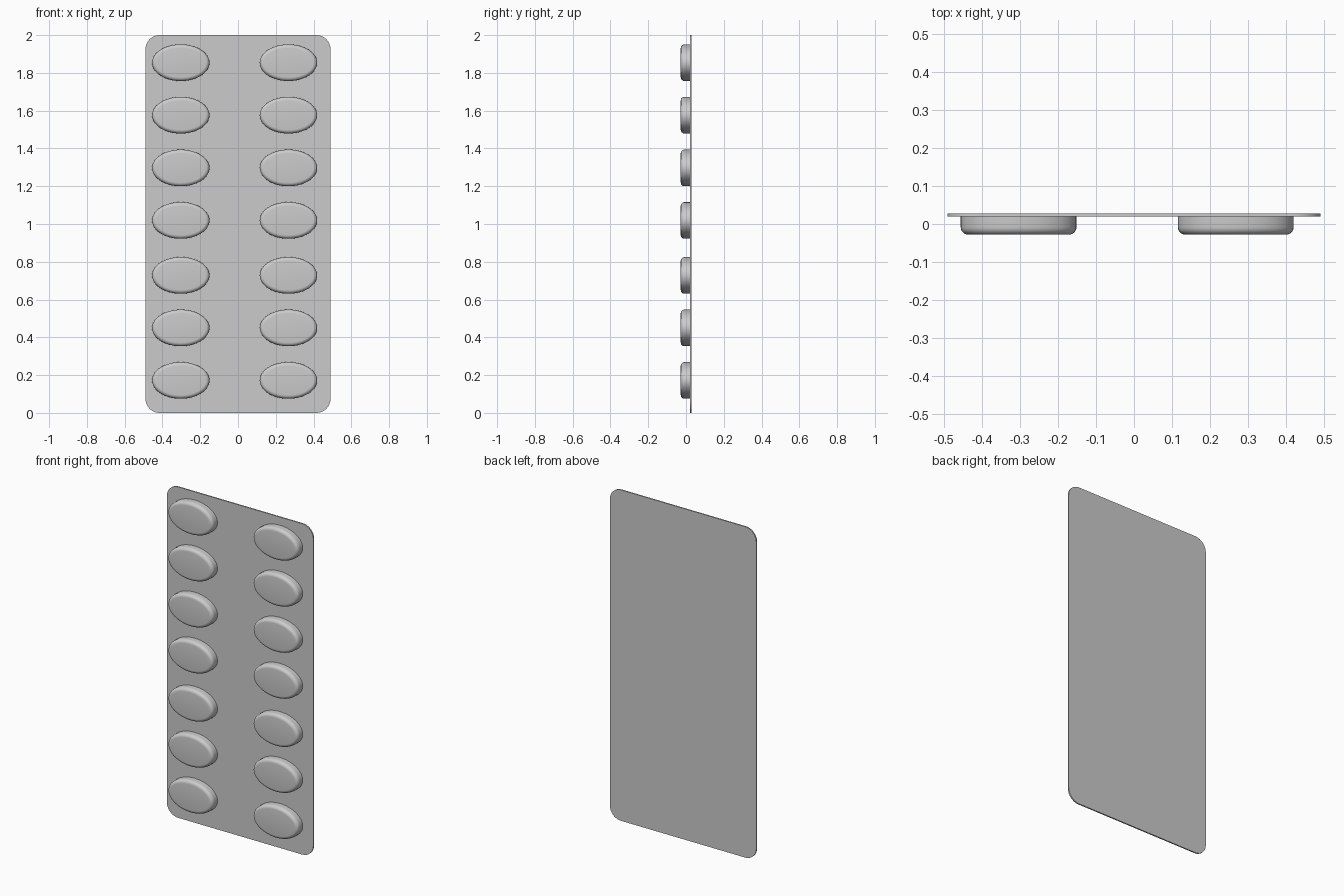
import bpy, bmesh, math

cube = bpy.data.objects.get("Cube")
if cube:
    bpy.data.objects.remove(cube, do_unlink=True)

grey = bpy.data.materials.new("light_grey")
grey.use_nodes = True
colour = (0.6, 0.6, 0.6, 1)
grey.diffuse_color = colour
grey.node_tree.nodes["Principled BSDF"].inputs["Base Color"].default_value = colour

HALF_W, HEIGHT, CORNER = 0.49, 2.0, 0.075
BACK, FACE, FRONT = 0.028, 0.02, -0.028
RX, RZ, ROUND = 0.152, 0.097, 0.02


def loft(name, rings):
    """Join closed rings of points into a capped solid."""
    bm = bmesh.new()
    loops = [[bm.verts.new(p) for p in ring] for ring in rings]
    n = len(loops[0])
    for a, b in zip(loops, loops[1:]):
        for i in range(n):
            j = (i + 1) % n
            bm.faces.new((a[i], a[j], b[j], b[i]))
    bm.faces.new(loops[0])
    bm.faces.new(loops[-1])
    bmesh.ops.recalc_face_normals(bm, faces=bm.faces)
    mesh = bpy.data.meshes.new(name)
    bm.to_mesh(mesh)
    bm.free()
    mesh.materials.append(grey)
    obj = bpy.data.objects.new(name, mesh)
    bpy.context.collection.objects.link(obj)
    bpy.ops.object.select_all(action="DESELECT")
    obj.select_set(True)
    bpy.context.view_layer.objects.active = obj
    bpy.ops.object.shade_smooth_by_angle(angle=math.radians(35))
    return obj


# Backing sheet with rounded corners
def sheet_ring(y):
    points = []
    for k, (sx, sz) in enumerate(((1, 1), (-1, 1), (-1, -1), (1, -1))):
        for i in range(9):
            a = math.radians(90 * (k + i / 8))
            points.append((sx * (HALF_W - CORNER) + CORNER * math.cos(a), y,
                           HEIGHT / 2 + sz * (HEIGHT / 2 - CORNER) + CORNER * math.sin(a)))
    return points


loft("backing_sheet", [sheet_ring(BACK), sheet_ring(FACE)])


# Oval blister pocket with a rounded front rim
def oval(y, inset, n=48):
    return [((RX - inset) * math.cos(math.tau * i / n), y,
             (RZ - inset) * math.sin(math.tau * i / n)) for i in range(n)]


rings = [oval(FACE + 0.002, 0)]
for i in range(7):
    a = math.radians(15 * i)
    rings.append(oval(FRONT + ROUND * (1 - math.sin(a)), ROUND * (1 - math.cos(a))))
pocket = loft("blister_pocket", rings)

# Two columns of pockets
heights = (0.172, 0.45, 0.728, 1.019, 1.297, 1.576, 1.854)
for side, x in (("right", -0.303), ("left", 0.267)):
    for row, z in enumerate(heights, 1):
        copy = pocket.copy()
        copy.name = f"{side}_pocket_{row}"
        copy.location = (x, 0, z)
        bpy.context.collection.objects.link(copy)
bpy.data.objects.remove(pocket, do_unlink=True)
